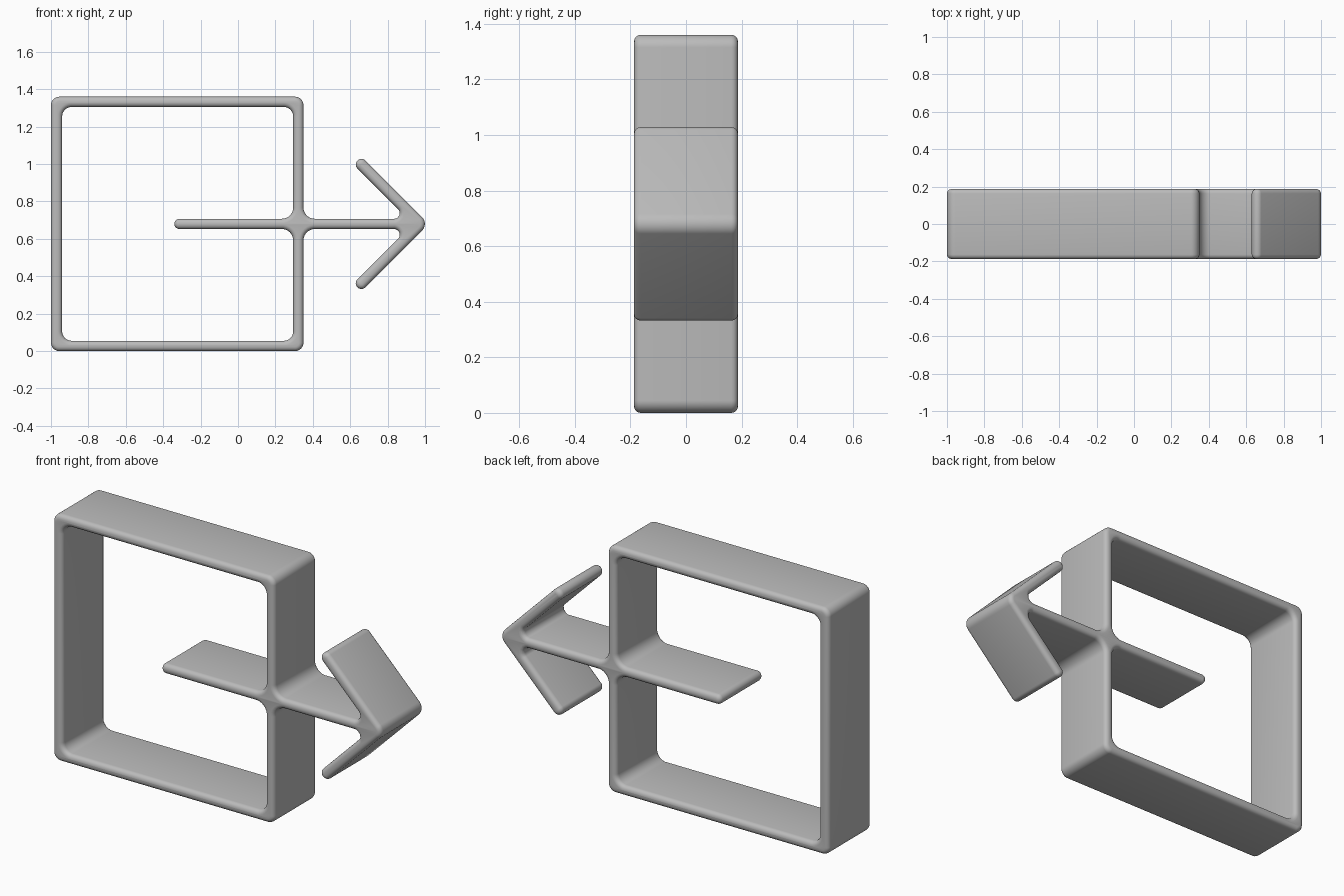
import bpy
import math
from mathutils import Vector, Matrix

cube = bpy.data.objects.get("Cube")
if cube:
    bpy.data.objects.remove(cube, do_unlink=True)

MID_Z = 0.68        # height of the mirror line
HALF_DEPTH = 0.187
EDGE = 0.024        # rounding of the front and back rims
PLATE = 0.0275      # half the plate thickness


def mirrored(half):
    """Add the lower half of an outline by mirroring the upper half."""
    lower = [(x, -z, r) for x, z, r in reversed(half) if z > 0]
    return half + lower


def rounded(corners, steps=8):
    """Replace each (x, z, radius) corner by an arc."""
    points = []
    count = len(corners)
    for i, (x, z, r) in enumerate(corners):
        p = Vector((x, z))
        u = (Vector(corners[i - 1][:2]) - p).normalized()
        v = (Vector(corners[(i + 1) % count][:2]) - p).normalized()
        half_angle = u.angle(v) / 2
        centre = p + (u + v).normalized() * r / math.sin(half_angle)
        reach = r / math.tan(half_angle)
        a, b = p + u * reach - centre, p + v * reach - centre
        for k in range(steps + 1):
            points.append(centre + a.lerp(b, k / steps).normalized() * r)
    return points


# Outside of the frame, joined to the arrow shaft and head
outside = mirrored([
    (1.02, 0, 0.05),
    (0.66, 0.36, 0.029), (0.6175, 0.3175, 0.029),
    (0.935 - PLATE, PLATE, 0.03),
    (0.35, PLATE, 0.06),
    (0.35, 0.68, 0.045), (-1, 0.68, 0.045),
])

# Opening of the frame, with the shaft reaching into it
opening = mirrored([
    (-0.34, PLATE, 0.027), (0.295, PLATE, 0.06),
    (0.295, 0.625, 0.05), (-0.94, 0.625, 0.05),
])

# Extruded solid with soft rims
curve = bpy.data.curves.new("frame_with_arrow", "CURVE")
curve.dimensions = "2D"
curve.fill_mode = "BOTH"
curve.extrude = HALF_DEPTH - EDGE
curve.bevel_depth = EDGE
curve.bevel_resolution = 3
curve.offset = -EDGE
for outline in (outside, opening):
    points = rounded(outline)
    spline = curve.splines.new("POLY")
    spline.points.add(len(points) - 1)
    for point, co in zip(spline.points, points):
        point.co = (co.x, co.y, 0, 1)
    spline.use_cyclic_u = True

body = bpy.data.objects.new("frame_with_arrow", curve)
bpy.context.collection.objects.link(body)
bpy.ops.object.select_all(action="DESELECT")
body.select_set(True)
bpy.context.view_layer.objects.active = body
bpy.ops.object.convert(target="MESH")
body = bpy.context.object
body.data.transform(Matrix.Translation((0, 0, MID_Z)) @ Matrix.Rotation(math.pi / 2, 4, "X"))

# Weld the caps to the rims
bpy.ops.object.mode_set(mode="EDIT")
bpy.ops.mesh.select_all(action="SELECT")
bpy.ops.mesh.remove_doubles(threshold=0.0001)
bpy.ops.mesh.normals_make_consistent(inside=False)
bpy.ops.object.mode_set(mode="OBJECT")
bpy.ops.object.shade_smooth_by_angle(angle=math.radians(40))

# Plain grey
grey = bpy.data.materials.new("plain_grey")
grey.use_nodes = True
colour = (0.5, 0.5, 0.5, 1)
grey.diffuse_color = colour
grey.node_tree.nodes["Principled BSDF"].inputs["Base Color"].default_value = colour
body.data.materials.clear()
body.data.materials.append(grey)
